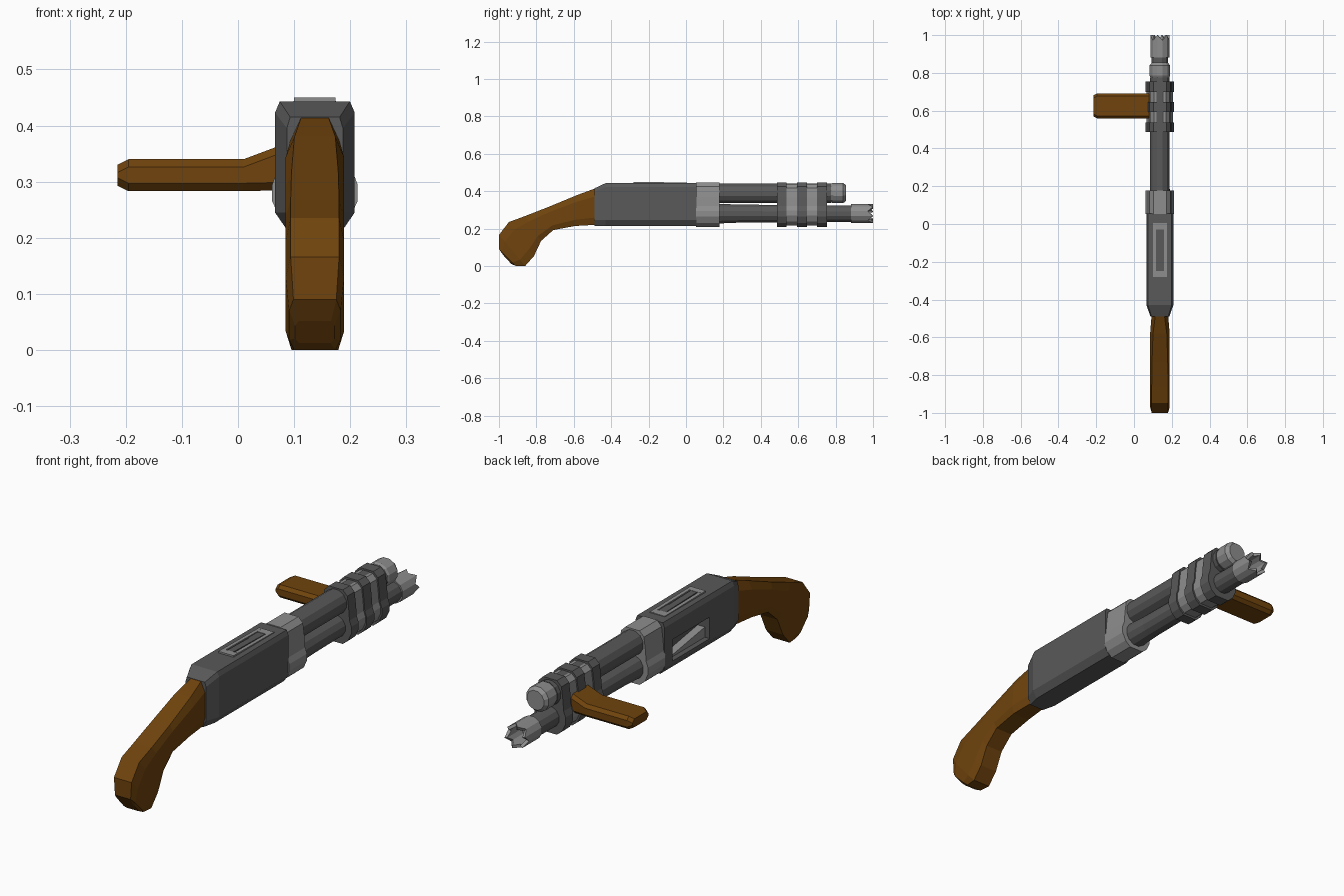
import bpy, bmesh, math

if "Cube" in bpy.data.objects:
    bpy.data.objects.remove(bpy.data.objects["Cube"])

CX = 0.137  # gun axis


def material(name, rgb):
    m = bpy.data.materials.new(name)
    m.diffuse_color = (*rgb, 1)
    m.use_nodes = True
    m.node_tree.nodes["Principled BSDF"].inputs["Base Color"].default_value = m.diffuse_color
    return m


DARK = material("dark_steel", (0.10, 0.10, 0.10))
LIGHT = material("light_steel", (0.27, 0.27, 0.27))
WOOD = material("brown_wood", (0.162, 0.057, 0.004))


def loft(name, rings, mat, cap_end=True):
    """Skin a list of equal-length point rings and close the ends."""
    bm = bmesh.new()
    vs = [[bm.verts.new(p) for p in r] for r in rings]
    n = len(vs[0])
    for a, b in zip(vs, vs[1:]):
        for i in range(n):
            j = (i + 1) % n
            bm.faces.new((a[i], a[j], b[j], b[i]))
    bm.faces.new(vs[0])
    if cap_end:
        bm.faces.new(vs[-1])
    bmesh.ops.recalc_face_normals(bm, faces=bm.faces)
    me = bpy.data.meshes.new(name)
    bm.to_mesh(me)
    bm.free()
    me.materials.append(mat)
    ob = bpy.data.objects.new(name, me)
    bpy.context.collection.objects.link(ob)
    return ob


def mirrored(half):
    """Closed (x, z) outline from its right half, listed top to bottom."""
    return half + [(-x, z) for x, z in reversed(half)]


def circle(y, z, r, n=12):
    return [(CX + r * math.cos(math.tau * (i + .5) / n), y,
             z + r * math.sin(math.tau * (i + .5) / n)) for i in range(n)]


def tube(name, z, stations, mat):
    return loft(name, [circle(y, z, r) for y, r in stations], mat)


def box(name, x, y, z, mat, z_front=None):
    """Box from ranges; z_front gives another top height at the +y end."""
    rings = [[(x[0], yy, z[0]), (x[1], yy, z[0]), (x[1], yy, t), (x[0], yy, t)]
             for yy, t in ((y[0], z[1]), (y[1], z_front or z[1]))]
    return loft(name, rings, mat)


# Curved wooden stock: stations of (top y, z), (bottom y, z), half width, top flat
stations = [
    ((-.485, .415), (-.485, .22), .044, .55), ((-.58, .38), (-.594, .214), .052, .7),
    ((-.73, .318), (-.71, .192), .052, .8), ((-.86, .267), (-.775, .134), .052, .83),
    ((-.947, .235), (-.813, .053), .052, .83), ((-1, .166), (-.86, 0), .052, .83),
    ((-1, .09), (-.91, 0), .046, .83), ((-.972, .052), (-.935, .012), .035, .83)]
rings = []
for (ty, tz), (by, bz), w, f in stations:
    sec = mirrored([(w * f, 0), (w, .22), (w, .8), (w * .8, 1)])
    rings.append([(CX + x, ty + (by - ty) * t, tz + (bz - tz) * t) for x, t in sec])
loft("stock", rings, WOOD)

# Receiver with chamfered corners, narrowing at the rear
rings = []
for y, w, top in ((-.49, .05, .415), (-.43, .071, .443), (.055, .071, .443)):
    sec = mirrored([(w * .88, top), (w, top - .02), (w, .245), (w * .7, .214)])
    rings.append([(CX + x, y, z) for x, z in sec])
receiver = loft("receiver", rings, DARK)

# Loading port cut in the left side, with a sloped lifter inside
cutter = box("port_cutter", (0, .125), (-.26, 0), (.255, .35), DARK)
cutter.hide_render = True
cutter.hide_viewport = True
cut = receiver.modifiers.new("port", 'BOOLEAN')
cut.operation, cut.object, cut.solver = 'DIFFERENCE', cutter, 'EXACT'
box("lifter", (.09, .13), (-.26, 0), (.25, .30), LIGHT, .258)

# Sight frame and leaf on top of the receiver
for i, s in enumerate((-1, 1)):
    box(f"sight_rail_{i}", (CX + s * .029 - .008, CX + s * .029 + .008),
        (-.28, .005), (.435, .450), LIGHT, .446)
box("sight_rear", (CX - .03, CX + .03), (-.28, -.25), (.435, .450), LIGHT)
box("sight_front", (CX - .03, CX + .03), (-.03, .005), (.435, .446), LIGHT)
box("sight_leaf", (CX - .015, CX + .015), (-.25, -.03), (.435, .449), DARK, .444)

# Upper tube with its rounded cap
tube("upper_tube", .388, [(.05, .054), (.775, .054)], DARK)
tube("upper_cap", .39, [(.765, .046), (.785, .056), (.84, .056), (.856, .043)], LIGHT)

# Lower barrel and crowned, hollow muzzle
tube("barrel", .28, [(.05, .06), (.28, .05), (.89, .045)], DARK)
outer, inner = circle(1, .28, .052), circle(1, .28, .038)
for ring in (outer, inner):
    for i in range(0, 12, 2):
        ring[i] = (ring[i][0], .972, ring[i][2])
loft("muzzle", [circle(.882, .28, .052), outer, inner, circle(.90, .28, .038)], LIGHT)

# Pear-shaped bands around both tubes: clamp, then alternating fore-end rings
PEAR = mirrored([(.034, .447), (.056, .425), (.063, .37), (.067, .32), (.076, .295),
                 (.076, .265), (.06, .23), (.034, .208)])


def band(name, y0, y1, scale, mat):
    loft(name, [[(CX + x * scale, y, .328 + (z - .328) * scale) for x, z in PEAR]
                for y in (y0, y1)], mat)


band("clamp", .053, .178, 1, LIGHT)
edges = [.487, .538, .594, .647, .70, .754]
for i in range(5):
    band(f"fore_ring_{i}", edges[i], edges[i + 1], .92 if i % 2 else 1,
         LIGHT if i % 2 else DARK)

# Wooden side handle
rings = []
for x, hy, z0, z1 in ((.09, .066, .285, .37), (.01, .066, .283, .34),
                      (-.195, .066, .283, .34), (-.215, .056, .293, .33)):
    c = .014
    sec = [(hy - c, z1), (hy, z1 - c), (hy, z0 + c), (hy - c, z0),
           (c - hy, z0), (-hy, z0 + c), (-hy, z1 - c), (c - hy, z1)]
    rings.append([(x, .625 + a, b) for a, b in sec])
loft("side_handle", rings, WOOD)
